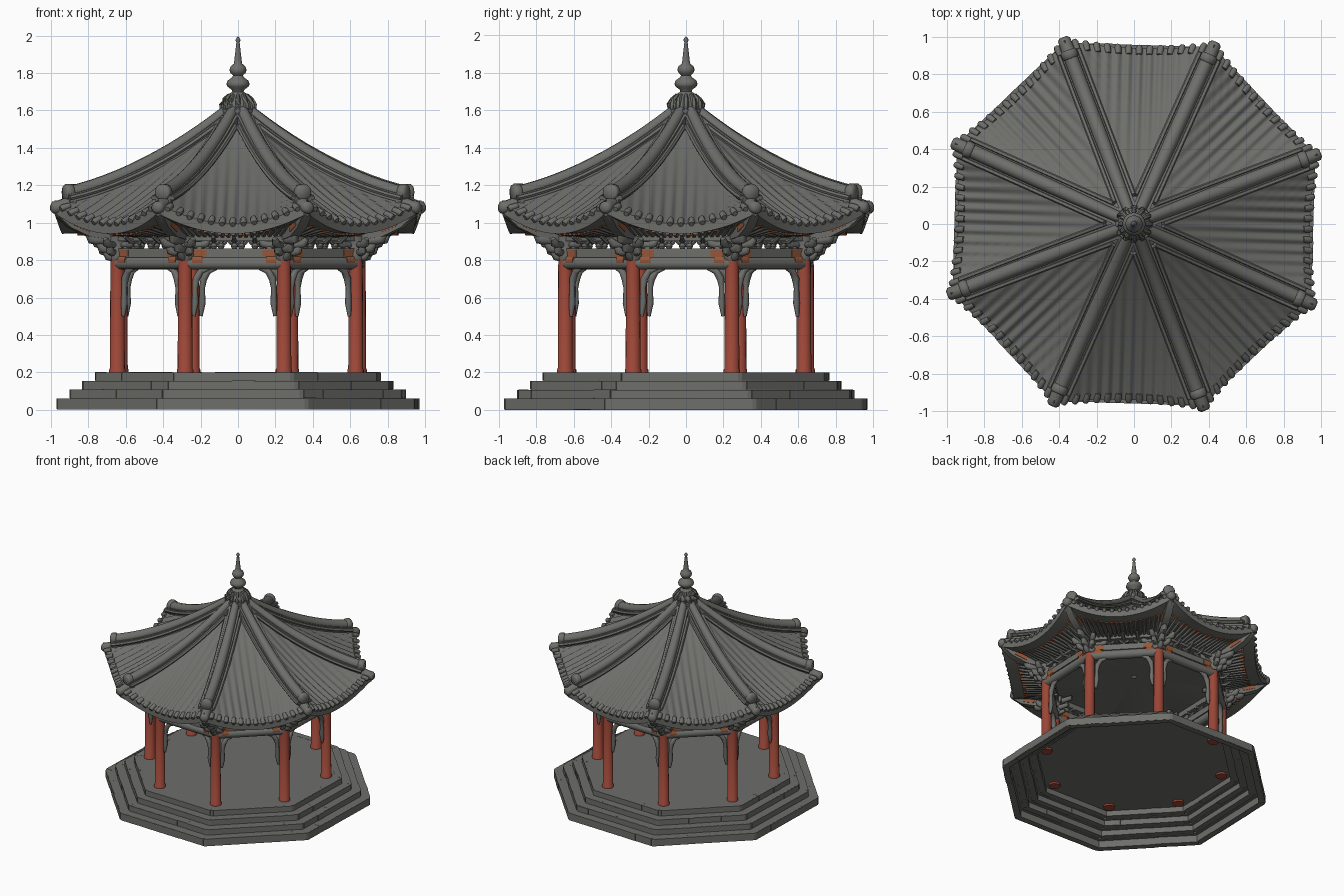
import bpy, bmesh, random
from math import sin, cos, pi, radians
from mathutils import Vector

if "Cube" in bpy.data.objects:
    bpy.data.objects.remove(bpy.data.objects["Cube"])

random.seed(4)
TWIST = radians(-1.7)
S8, C8 = sin(pi / 8), cos(pi / 8)


def material(name, rgb):
    m = bpy.data.materials.new(name)
    m.diffuse_color = (*rgb, 1)
    m.use_nodes = True
    m.node_tree.nodes["Principled BSDF"].inputs["Base Color"].default_value = m.diffuse_color
    return m


GREY = material("stone_grey", (0.155, 0.155, 0.145))
RED = material("column_red", (0.33, 0.062, 0.038))
ORANGE = material("faded_orange", (0.30, 0.095, 0.04))


def finish(name, bm, mats=(GREY, ORANGE), angle=50):
    bmesh.ops.recalc_face_normals(bm, faces=bm.faces)
    me = bpy.data.meshes.new(name)
    bm.to_mesh(me)
    bm.free()
    ob = bpy.data.objects.new(name, me)
    bpy.context.collection.objects.link(ob)
    for m in mats:
        me.materials.append(m)
    bpy.ops.object.select_all(action='DESELECT')
    ob.select_set(True)
    bpy.context.view_layer.objects.active = ob
    bpy.ops.object.shade_smooth_by_angle(angle=radians(angle))


def tube(bm, pts, rads, n=8, mat=0, ref=None):
    """Sweep through points; n=4 gives a box with half sizes (width, height)."""
    rings = []
    for i, p in enumerate(pts):
        d = (pts[min(i + 1, len(pts) - 1)] - pts[max(i - 1, 0)]).normalized()
        up0 = ref or (Vector((0, 0, 1)) if abs(d.z) < 0.9 else Vector((1, 0, 0)))
        side = d.cross(up0).normalized()
        up = side.cross(d)
        r = rads[i] if isinstance(rads, list) else rads
        a, b = r if isinstance(r, tuple) else (r, r)
        f, ph = (2 ** 0.5, pi / 4) if n == 4 else (1, 0)
        rings.append([bm.verts.new(p + side * a * f * cos(ph + 2 * pi * j / n)
                                   + up * b * f * sin(ph + 2 * pi * j / n)) for j in range(n)])
    faces = [bm.faces.new(rings[0]), bm.faces.new(rings[-1])]
    for A, B in zip(rings, rings[1:]):
        faces += [bm.faces.new((A[j], A[(j + 1) % n], B[(j + 1) % n], B[j])) for j in range(n)]
    for f in faces:
        f.material_index = mat


def lathe(bm, prof, n, phase=0.0):
    rings = [[bm.verts.new((r * cos(phase + 2 * pi * j / n), r * sin(phase + 2 * pi * j / n), z))
              for j in range(n)] for r, z in prof]
    for A, B in zip(rings, rings[1:]):
        for j in range(n):
            bm.faces.new((A[j], A[(j + 1) % n], B[(j + 1) % n], B[j]))
    return rings


def side_pt(k, a, v, z):      # a = distance out from the centre, v = along side k
    t = k * pi / 4 + TWIST
    return Vector((a * cos(t) - v * sin(t), a * sin(t) + v * cos(t), z))


def corner_pt(k, r, z, off=0.0):
    t = (k + 0.5) * pi / 4 + TWIST
    return Vector((r * cos(t) - off * sin(t), r * sin(t) + off * cos(t), z))


def z_hip(r):
    return 1.62 - 0.80 * r + 0.30 * r * r


def roof_pt(k, u, s, dz=0.0):
    sag = u * u * (1 - s * s)
    return side_pt(k, u * (1.05 * C8 - 0.03 * sag), s * S8 * 1.05 * u,
                   z_hip(1.05 * u) - 0.11 * sag + dz)


# stepped base, hollow below
TIERS = [(1.035, 0.0, 0.06), (0.96, 0.06, 0.107), (0.886, 0.107, 0.154), (0.815, 0.154, 0.2)]
bm = bmesh.new()
prof = [p for R, a, b in TIERS for p in ((R, a), (R, b))]
rings = lathe(bm, prof, 8, pi / 8 + TWIST)
bm.faces.new(rings[-1])
finish("stepped_base", bm)

# slightly uneven step stones
bm = bmesh.new()
for R, a, b in TIERS:
    for k in range(8):
        hw = R * S8 - 0.012
        cuts = [-hw] + sorted(random.uniform(-0.8, 0.8) * hw for _ in range(3)) + [hw]
        for v0, v1 in zip(cuts, cuts[1:]):
            o = R * C8 - 0.025 + random.uniform(0.001, 0.006)
            z = (a + b) / 2 + random.uniform(-0.0005, 0.002)
            tube(bm, [side_pt(k, o, v0, z), side_pt(k, o, v1, z)], (0.025, (b - a) / 2 - 0.001), 4)
finish("step_stones", bm)

# columns
bm = bmesh.new()
for k in range(8):
    tube(bm, [corner_pt(k, 0.69, z) for z in (0.185, 0.215, 0.22, 0.84)], [0.044, 0.044, 0.04, 0.037], 16)
finish("columns", bm, (RED,))

# beams, painted patches, hanging side brackets and frieze between columns
beams, hang, frieze = bmesh.new(), bmesh.new(), bmesh.new()
for k in range(8):
    a, h = 0.69 * C8, 0.69 * S8
    out = side_pt(k, 1, 0, 0)

    def rail(v0, v1, z, size, n=4, mat=0):
        tube(beams, [side_pt(k, a, v0, z), side_pt(k, a, v1, z)], size, n, mat)
    rail(-h, h, 0.784, 0.035, 12)
    rail(-h, h, 0.838, (0.026, 0.024))
    rail(-h - 0.01, h + 0.01, 0.925, (0.035, 0.022))
    for s in (-1, 1):
        rail(s * 0.15, s * 0.215, 0.836, (0.029, 0.018), 4, 1)
        rail(s * 0.17, s * 0.225, 0.795, 0.037, 12, 1)
        path = [(0.13, 0.757), (0.085, 0.742), (0.06, 0.70), (0.054, 0.65), (0.054, 0.57), (0.047, 0.50)]
        tube(hang, [side_pt(k, a, s * (h - t), z) for t, z in path],
             [0.01, 0.018, 0.02, 0.014, 0.018, 0.009], 8, 0, out)
    for v in (-0.11, 0, 0.11):
        tube(frieze, [side_pt(k, a, v, z) for z in (0.86, 0.875, 0.89, 0.91)],
             [0.012, 0.02, 0.012, 0.026], 8)
        tube(frieze, [side_pt(k, a - 0.04, v, 0.90), side_pt(k, a + 0.05, v, 0.90),
                      side_pt(k, a + 0.09, v, 0.925)], [0.013, 0.014, 0.009], 6)
        tube(frieze, [side_pt(k, a, v + d, z) for d, z in ((-0.035, 0.91), (-0.02, 0.89), (0.02, 0.89), (0.035, 0.91))],
             0.011, 6)
finish("ring_beams", beams)
finish("hanging_side_brackets", hang)
finish("frieze_brackets", frieze)

# clustered brackets above the columns and corner rafters
bm = bmesh.new()
for k in range(8):
    tube(bm, [corner_pt(k, 0.69, z) for z in (0.80, 0.83, 0.86, 0.93)], [0.043, 0.055, 0.045, 0.06], 12)
    for r0, r1, z, w in ((0.60, 0.765, 0.815, 0.02), (0.57, 0.80, 0.86, 0.024), (0.54, 0.86, 0.91, 0.026)):
        tube(bm, [corner_pt(k, r0, z + 0.01), corner_pt(k, r1 - 0.06, z - 0.005),
                  corner_pt(k, r1 - 0.02, z + 0.005), corner_pt(k, r1, z + 0.03)],
             [w * 0.7, w, w * 1.1, w * 0.6], 8)
    for s in (-1, 1):                          # arms along the beams and diagonal arms
        for ang, L, z in ((0.62, 0.13, 0.885), (0.625, 0.09, 0.85), (0.30, 0.14, 0.885), (0.30, 0.10, 0.845)):
            dx, dy = (-sin(pi / 8), cos(pi / 8)) if ang > 0.5 else (0.75, 0.66)
            tube(bm, [corner_pt(k, 0.69 + dx * L * t, z + dz, s * dy * L * t)
                      for t, dz in ((0, 0), (0.65, -0.005), (0.85, 0.005), (1, 0.03))],
                 [0.016, 0.02, 0.024, 0.014], 8)
    # corner rafter with painted sides
    tube(bm, [corner_pt(k, 0.62, 0.925), corner_pt(k, 0.85, 0.955), corner_pt(k, 0.95, 1.0),
              corner_pt(k, 1.02, 1.05)], [(0.028, 0.03)] * 3 + [(0.026, 0.022)], 4)
    tube(bm, [corner_pt(k, 0.85, 0.965), corner_pt(k, 0.94, 1.0)], (0.031, 0.017), 4, 1)
    tube(bm, [corner_pt(k, 0.99, 1.03), corner_pt(k, 1.035, 1.055)], [0.03, 0.022], 8)
finish("column_top_brackets", bm)

# roof shell: ribbed tile surface, eave lip, soffit and ceiling
bm = bmesh.new()
NS, NU, PITCH = 90, 16, 0.0574
for k in range(8):
    rows = []
    for i in range(NU + 1):
        u = 0.05 + 0.95 * i / NU
        rows.append([(u, -1 + 2 * j / NS) for j in range(NS + 1)])
    grid = []
    for row in rows:
        grid.append([bm.verts.new(roof_pt(k, u, s, 0.009 * min(1, u * 1.3 - 0.1) *
                     cos(2 * pi * s * S8 * 1.05 * u / PITCH))) for u, s in row])
    for u, dz in ((1.0, -0.03), (0.955, -0.038), (0.955, -0.06)):
        grid.append([bm.verts.new(roof_pt(k, u, s, dz)) for u, s in rows[-1]])
    for a, z in ((0.66, 0.945), (0.02, 0.95)):
        grid.append([bm.verts.new(side_pt(k, a, s * a * S8 / C8, z)) for u, s in rows[-1]])
    for A, B in zip(grid, grid[1:]):
        for j in range(NS):
            bm.faces.new((A[j], A[j + 1], B[j + 1], B[j]))
bmesh.ops.remove_doubles(bm, verts=bm.verts, dist=0.0002)
finish("tiled_roof", bm, angle=60)

# eave end tiles and two rows of rafters
tiles, raft = bmesh.new(), bmesh.new()
for k in range(8):
    for j in range(-6, 7):
        s = j / 7
        tube(tiles, [roof_pt(k, 0.96, s, 0.0), roof_pt(k, 1.0, s, -0.003), roof_pt(k, 1.012, s, -0.006)],
             [0.016, 0.019, 0.014], 8)
    for j in range(-9, 10):
        s = j / 9.8
        inner = side_pt(k, 0.64, s * 0.30, 0.93)
        tip, mid = roof_pt(k, 0.975, s, -0.047), roof_pt(k, 0.90, s, -0.098)
        mid.z = max(mid.z, 0.94)
        tube(raft, [inner + Vector((0, 0, 0.015)), tip], 0.013, 6)
        tube(raft, [inner, mid], 0.014, 6)
        if j % 3:
            tube(raft, [mid.lerp(inner, 0.10), mid.lerp(inner, -0.02)], 0.0155, 6, 1)
finish("eave_end_tiles", tiles)
finish("eave_rafters", raft)

# hip ridges with end caps and upturned corner tiles
bm = bmesh.new()
for k in range(8):
    rs = [0.07 + 0.91 * i / 12 for i in range(13)]
    tube(bm, [corner_pt(k, r, z_hip(r) + 0.032) for r in rs], [0.028 + 0.01 * min(1, r * 2) for r in rs], 10)
    tube(bm, [corner_pt(k, r, z_hip(r) + 0.005) for r in rs], (0.045, 0.022), 4)
    for s in (-1, 1):
        tube(bm, [corner_pt(k, r, z_hip(r) + 0.008, s * 0.055) for r in rs[1:]], 0.014, 6)
    tube(bm, [corner_pt(k, r, 1.163) for r in (0.945, 0.955, 0.985, 0.995)], [0.036, 0.045, 0.045, 0.036], 12)
    tube(bm, [corner_pt(k, r, z) for r, z in ((0.94, 1.11), (1.02, 1.085), (1.055, 1.08), (1.068, 1.08))],
         [0.04, 0.036, 0.034, 0.02], 10)
finish("hip_ridges", bm)

# finial
bm = bmesh.new()
lathe(bm, [(0.0, 1.56), (0.085, 1.565), (0.1, 1.59), (0.098, 1.605), (0.082, 1.61), (0.088, 1.625), (0.075, 1.65),
           (0.05, 1.675), (0.046, 1.69), (0.03, 1.70), (0.035, 1.712), (0.056, 1.727), (0.062, 1.742),
           (0.055, 1.76), (0.032, 1.777), (0.026, 1.787), (0.04, 1.80), (0.046, 1.817), (0.04, 1.835),
           (0.022, 1.85), (0.02, 1.865), (0.016, 1.90), (0.009, 1.96), (0.009, 1.965), (0.014, 1.975),
           (0.01, 1.985), (0.0, 1.997)], 20)
for j in range(12):                            # crown petals
    c, s = cos(j * pi / 6), sin(j * pi / 6)
    tube(bm, [Vector((r * c, r * s, z)) for r, z in ((0.088, 1.605), (0.088, 1.63), (0.072, 1.66), (0.05, 1.685))],
         [0.01, 0.016, 0.014, 0.008], 6)
finish("roof_finial", bm)
